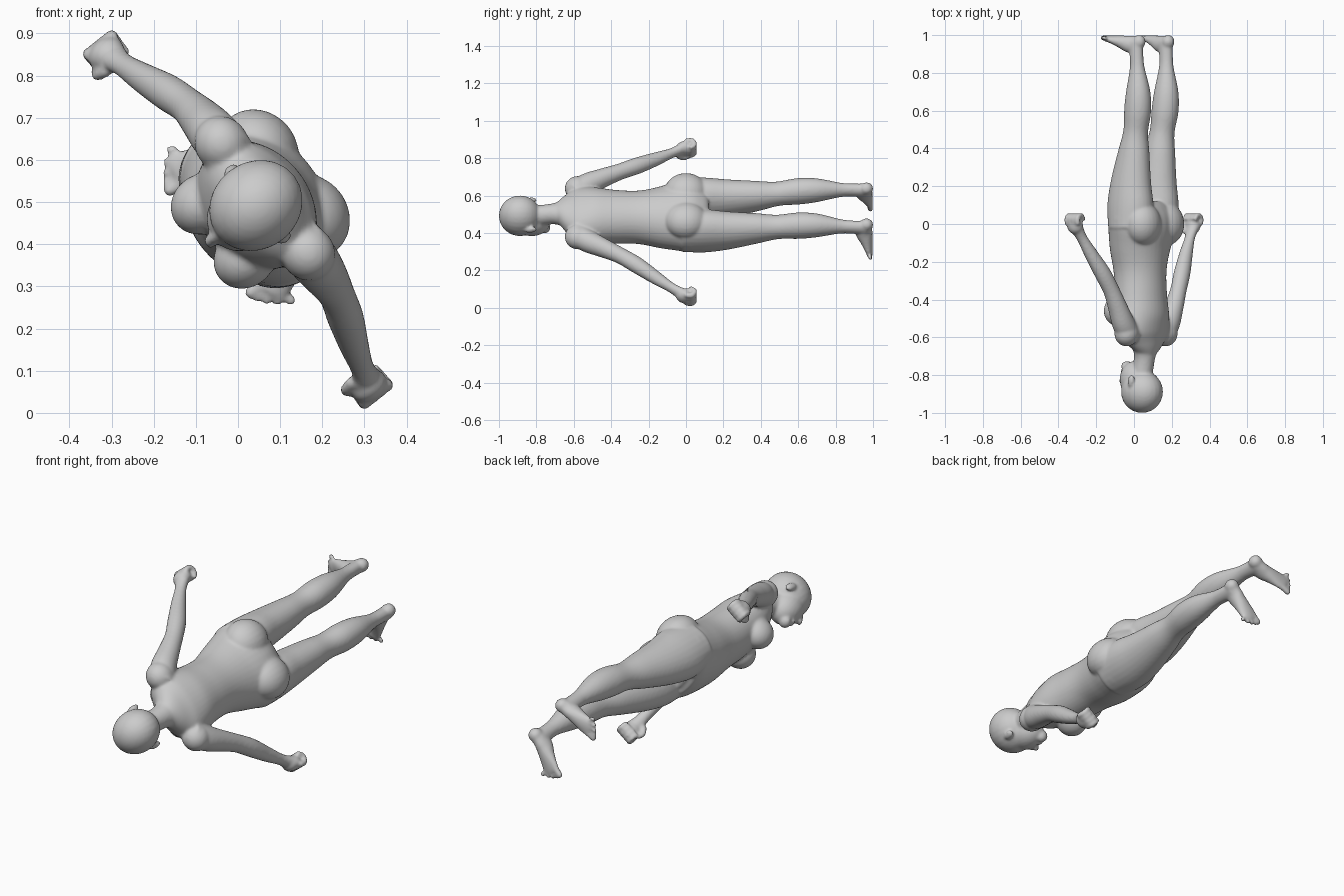
import bpy, bmesh, math
from mathutils import Vector, Matrix

# Body space: (lateral, forward, along the body from head to feet), rolled about the long axis
N = math.hypot(0.62, 0.785)
C, S = 0.62 / N, 0.785 / N
TO_WORLD = Matrix(((C, -S, 0, 0.04), (0, 0, 1, 0), (-S, -C, 0, 0.49), (0, 0, 0, 1)))
bm = bmesh.new()


def spline(pts, steps=5):
    out = []
    for i in range(len(pts) - 1):
        q = [pts[max(0, min(len(pts) - 1, i + k))] for k in (-1, 0, 1, 2)]
        for s in range(steps):
            t = s / steps
            out.append([0.5 * (2 * b + (c - a) * t + (2 * a - 5 * b + 4 * c - d) * t * t
                               + (3 * b - a - 3 * c + d) * t ** 3) for a, b, c, d in zip(*q)])
    return out + [list(pts[-1])]


def limb(pts, side=1, n=28):
    """Loft of ellipses; each point is lateral, forward, along, half width, half depth."""
    path = spline(pts)
    rings = []
    for i, p in enumerate(path):
        t = Vector(path[min(i + 1, len(path) - 1)][:3]) - Vector(path[max(i - 1, 0)][:3])
        t.normalize()
        a = Vector((1, 0, 0))
        a = (a - t * a.dot(t)).normalized()
        b = t.cross(a)
        ring = []
        for k in range(n):
            w = 2 * math.pi * k / n
            v = Vector(p[:3]) + a * p[3] * math.cos(w) + b * p[4] * math.sin(w)
            v.x *= side
            ring.append(bm.verts.new(v))
        rings.append(ring)
    for r, s in zip(rings, rings[1:]):
        for k in range(n):
            bm.faces.new((r[k], r[(k + 1) % n], s[(k + 1) % n], s[k]))
    bm.faces.new(rings[0])
    bm.faces.new(rings[-1])


def blob(center, radii, side=1, tilt=0):
    """Ellipsoid, optionally turned about the lateral axis."""
    m = (Matrix.Diagonal((side, 1, 1, 1)) @ Matrix.Translation(center)
         @ Matrix.Rotation(tilt, 4, 'X') @ Matrix.Diagonal((*radii, 1)))
    bmesh.ops.create_uvsphere(bm, u_segments=24, v_segments=16, radius=1, matrix=m)


# Torso
limb([(0, -0.03, -0.69, 0.055, 0.05), (0, -0.03, -0.645, 0.11, 0.07), (0, -0.02, -0.59, 0.165, 0.1),
      (0, -0.005, -0.5, 0.165, 0.128), (0, 0.005, -0.38, 0.15, 0.132), (0, 0.01, -0.25, 0.148, 0.135),
      (0, 0.01, -0.12, 0.18, 0.15), (0, -0.005, 0.0, 0.212, 0.158), (0, -0.005, 0.07, 0.205, 0.135),
      (0, 0.0, 0.1, 0.16, 0.1)], n=40)

# Neck, skull, face
limb([(0, -0.025, -0.64, 0.085, 0.065), (0, -0.02, -0.71, 0.056, 0.055), (0, 0.0, -0.8, 0.056, 0.06)])
blob((0, -0.003, -0.888, ), (0.104, 0.116, 0.112))
blob((0, 0.04, -0.83), (0.08, 0.085, 0.105), tilt=-0.2)
blob((0, 0.098, -0.752), (0.033, 0.03, 0.026))
limb([(0, 0.105, -0.875, 0.01, 0.012), (0, 0.125, -0.845, 0.013, 0.014), (0, 0.138, -0.82, 0.018, 0.014)])
blob((0, 0.118, -0.783), (0.028, 0.014, 0.013))

for s in (1, -1):
    # Ears
    blob((0.1, -0.008, -0.83), (0.014, 0.02, 0.034), s, 0.2)
    # Chest and buttocks
    blob((0.082, 0.095, -0.46), (0.07, 0.078, 0.08), s)
    blob((0.098, -0.085, 0.0), (0.105, 0.095, 0.115), s)
    # Shoulders and arms
    blob((0.165, -0.03, -0.58), (0.068, 0.064, 0.068), s)
    limb([(0.13, -0.03, -0.6, 0.06, 0.06), (0.19, -0.03, -0.53, 0.062, 0.06),
          (0.24, -0.028, -0.44, 0.051, 0.052), (0.287, -0.022, -0.35, 0.044, 0.043),
          (0.34, -0.005, -0.26, 0.045, 0.043), (0.405, 0.02, -0.16, 0.037, 0.035),
          (0.46, 0.038, -0.075, 0.026, 0.029), (0.495, 0.048, -0.02, 0.03, 0.04)], s)
    # Fists
    blob((0.502, 0.052, -0.008), (0.036, 0.046, 0.046), s)
    for k in range(4):
        f = 0.015 + 0.024 * k
        limb([(0.525, f, -0.005, 0.013, 0.013), (0.527, f, 0.032, 0.015, 0.014),
              (0.497, f, 0.046, 0.014, 0.013), (0.474, f, 0.02, 0.012, 0.012)], s, 12)
    limb([(0.47, 0.075, -0.045, 0.015, 0.015), (0.475, 0.1, -0.015, 0.014, 0.014),
          (0.485, 0.098, 0.02, 0.012, 0.012)], s, 12)
    # Legs
    limb([(0.108, -0.01, -0.02, 0.105, 0.125), (0.108, -0.01, 0.1, 0.104, 0.132),
          (0.109, -0.015, 0.22, 0.094, 0.115), (0.11, -0.035, 0.38, 0.077, 0.087),
          (0.113, -0.05, 0.49, 0.064, 0.067), (0.117, -0.066, 0.6, 0.069, 0.073),
          (0.12, -0.072, 0.7, 0.062, 0.066), (0.124, -0.069, 0.82, 0.038, 0.042),
          (0.126, -0.066, 0.88, 0.033, 0.038), (0.127, -0.06, 0.965, 0.034, 0.042)], s)
    # Feet
    blob((0.123, -0.082, 0.965), (0.034, 0.034, 0.036), s)
    limb([(0.123, -0.085, 0.965, 0.03, 0.033), (0.133, -0.03, 0.952, 0.035, 0.046),
          (0.15, 0.02, 0.965, 0.04, 0.034), (0.168, 0.07, 0.978, 0.046, 0.021),
          (0.176, 0.1, 0.982, 0.043, 0.016)], s)
    # Toes
    for k in range(5):
        l0 = 0.145 + 0.019 * k
        r = 0.015 if k == 0 else 0.0105
        tip = 0.148 - 0.006 * k - 0.0025 * k * k
        limb([(l0, 0.07, 0.982, r, r), (l0 + 0.009, tip - 0.015, 0.985, r, r),
              (l0 + 0.011, tip, 0.987, r * 0.7, r * 0.7)], s, 12)

bmesh.ops.recalc_face_normals(bm, faces=bm.faces)
bm.transform(TO_WORLD)
mesh = bpy.data.meshes.new("human_figure")
bm.to_mesh(mesh)
bm.free()
body = bpy.data.objects.new("human_figure", mesh)
bpy.context.collection.objects.link(body)

# Fuse the parts into one smooth skin
fuse = body.modifiers.new("fuse", 'REMESH')
fuse.mode = 'VOXEL'
fuse.voxel_size = 0.007
fuse.use_smooth_shade = True
soften = body.modifiers.new("soften", 'SMOOTH')
soften.factor = 0.5
soften.iterations = 8
